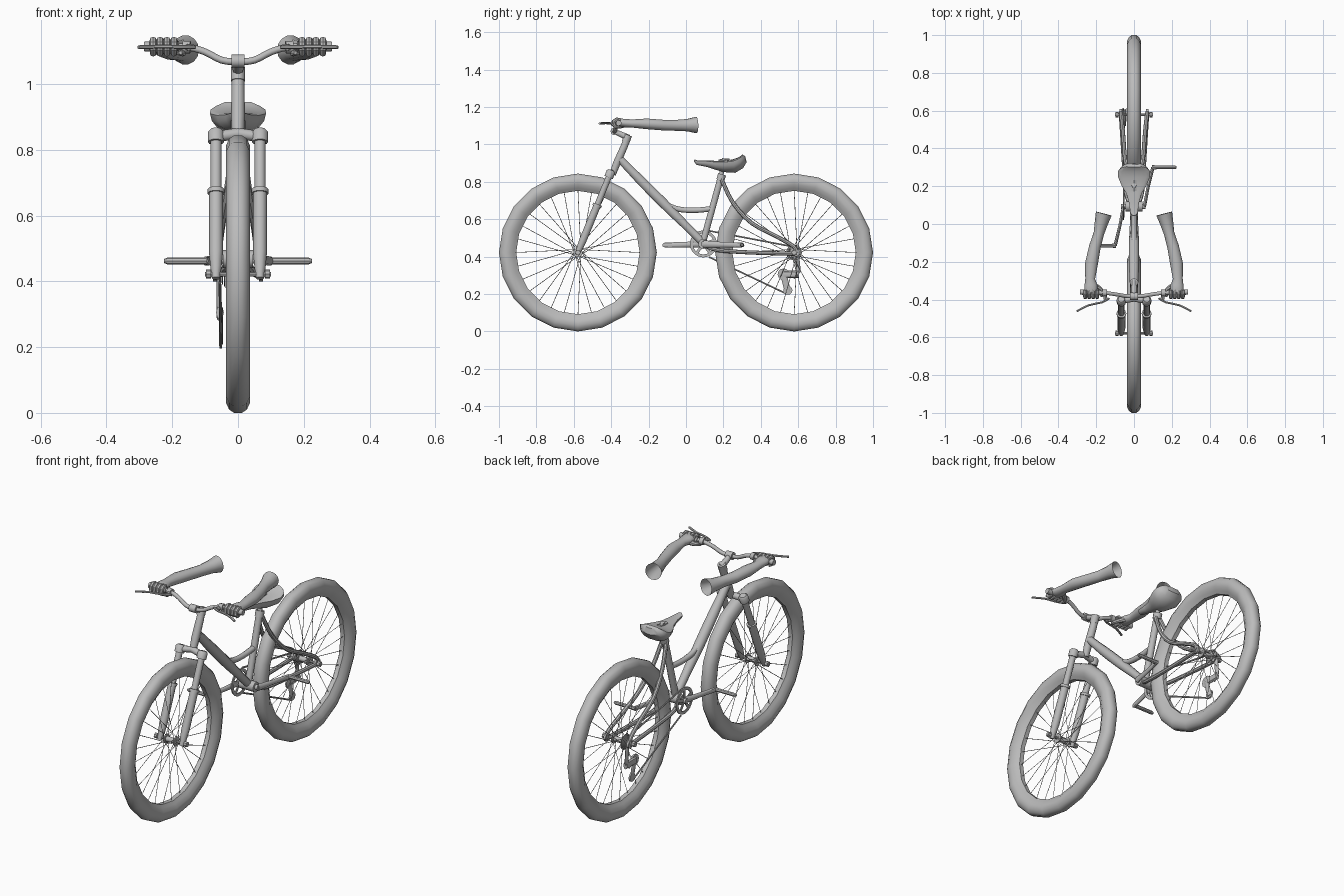
import bpy, bmesh, math
from mathutils import Vector

grey = bpy.data.materials.new("grey")
grey.diffuse_color = (0.5, 0.5, 0.5, 1)
WZ, WY, WR = 0.422, 0.578, 0.422


def finish(name, bm):
    bmesh.ops.recalc_face_normals(bm, faces=bm.faces)
    me = bpy.data.meshes.new(name)
    bm.to_mesh(me)
    bm.free()
    me.materials.append(grey)
    ob = bpy.data.objects.new(name, me)
    bpy.context.collection.objects.link(ob)
    return ob


def add_tube(bm, pts, radii, n=10, cap=True, flat=1.0):
    """Loft rings along a path; a radius may be a pair (sideways, across)."""
    pts = [Vector(p) for p in pts]
    if not isinstance(radii, list):
        radii = [radii] * len(pts)
    span = max((p - pts[0] for p in pts), key=lambda v: v.length)
    ref = Vector((0, 0, 1)) if abs(span.normalized().x) > 0.8 else Vector((1, 0, 0))
    rings = []
    for i, p in enumerate(pts):
        t = (pts[min(i + 1, len(pts) - 1)] - pts[max(i - 1, 0)]).normalized()
        v = ref.cross(t).normalized()
        u = t.cross(v)
        a, b = radii[i] if isinstance(radii[i], tuple) else (radii[i], radii[i])
        ring = []
        for k in range(n):
            w = 2 * math.pi * k / n
            s = math.sin(w)
            ring.append(bm.verts.new(p + u * a * math.cos(w) + v * b * (s if s < 0 else s * flat)))
        rings.append(ring)
    for r, q in zip(rings, rings[1:]):
        for k in range(n):
            bm.faces.new((r[k], r[(k + 1) % n], q[(k + 1) % n], q[k]))
    if cap:
        bm.faces.new(rings[0][::-1])
        bm.faces.new(rings[-1])


def tube(name, pts, radii, **kw):
    bm = bmesh.new()
    add_tube(bm, pts, radii, **kw)
    return finish(name, bm)


def smooth(pts, steps=4):
    """Catmull-Rom curve through the points."""
    p = [Vector(q) for q in pts]
    p = [2 * p[0] - p[1]] + p + [2 * p[-1] - p[-2]]
    out = []
    for a, b, c, d in zip(p, p[1:], p[2:], p[3:]):
        for k in range(steps):
            t = k / steps
            out.append(0.5 * (2 * b + (c - a) * t + (2 * a - 5 * b + 4 * c - d) * t * t
                              + (3 * b - a - 3 * c + d) * t ** 3))
    return out + [p[-2]]


def disc(name, x0, x1, y, z, r, n=16):
    return tube(name, [(x0, y, z), (x1, y, z)], r, n=n)


def ring_band(bm, profile, y, z, n):
    """Revolve a closed (radius, x) profile around the x axis."""
    rows = []
    for k in range(n):
        w = 2 * math.pi * k / n
        rows.append([bm.verts.new((x, y + r * math.sin(w), z + r * math.cos(w))) for r, x in profile])
    m = len(profile)
    for k in range(n):
        a, b = rows[k], rows[(k + 1) % n]
        for j in range(m):
            bm.faces.new((a[j], a[(j + 1) % m], b[(j + 1) % m], b[j]))


# Wheels: tyre with rim, spokes, hub and axle
half = [(0.422, 0.012), (0.412, 0.027), (0.39, 0.037), (0.365, 0.034), (0.345, 0.022), (0.33, 0.012)]
for label, y in (("front", -WY), ("rear", WY)):
    bm = bmesh.new()
    ring_band(bm, half + [(r, -x) for r, x in reversed(half)], y, WZ, 20)
    finish(label + "_tyre", bm)
    bm = bmesh.new()
    for k in range(28):
        w = 2 * math.pi * k / 28
        h = w + (0.9 if k % 4 < 2 else -0.9)
        x = 0.03 if k % 2 else -0.03
        add_tube(bm, [(x, y + 0.02 * math.sin(h), WZ + 0.02 * math.cos(h)),
                      (0, y + 0.335 * math.sin(w), WZ + 0.335 * math.cos(w))], 0.0016, n=4)
    finish(label + "_spokes", bm)
    disc(label + "_hub", -0.035, 0.035, y, WZ, 0.014)
    disc(label + "_axle", -0.1, 0.1, y, WZ, 0.007, n=8)
    for s in (-1, 1):
        disc(label + "_flange", s * 0.027, s * 0.033, y, WZ, 0.025)
        disc(label + "_axle_nut", s * 0.082, s * 0.098, y, WZ, 0.014, n=8)

# Suspension fork
top, low = Vector((0, -0.405, 0.845)), Vector((0, -0.578, 0.422))
for s in (-1, 1):
    def leg(t, x=0.067):
        p = top.lerp(low, t)
        return (s * x, p.y, p.z)
    tube("fork_stanchion", [leg(0), leg(0.45)], 0.017)
    tube("fork_lower", [leg(0.4), leg(0.85), leg(0.95), leg(1.03)], [0.021, 0.021, 0.017, 0.012])
    tube("fork_cap", [leg(-0.04), leg(-0.02), leg(0.05)], [0.017, 0.025, 0.025])
    tube("fork_collar", [leg(0.39), leg(0.42)], 0.026)
tube("fork_crown", [(-0.08, -0.408, 0.838), (0, -0.395, 0.85), (0.08, -0.408, 0.838)], 0.017)

# Head tube and stem
tube("head_tube", [(0, -0.392, 0.84), (0, -0.37, 0.9), (0, -0.33, 0.99), (0, -0.31, 1.04)],
     [0.018, 0.021, 0.02, 0.018])
tube("head_cap", [(0, -0.324, 1.01), (0, -0.309, 1.05)], 0.022)
tube("stem", [(0, -0.305, 1.035), (0, -0.34, 1.05), (0, -0.385, 1.07)], [0.017, 0.016, 0.014])
disc("stem_clamp", -0.02, 0.02, -0.383, 1.07, 0.02)

# Handlebar, grips, brake levers
side = [(0.05, -0.38, 1.073), (0.1, -0.372, 1.098), (0.15, -0.365, 1.112), (0.21, -0.362, 1.114), (0.28, -0.36, 1.114)]
tube("handlebar", smooth([(-x, y, z) for x, y, z in reversed(side)] + [(0, -0.383, 1.068)] + side, 3), 0.0105)
for s in (-1, 1):
    tube("grip", [(s * 0.18, -0.363, 1.114), (s * 0.285, -0.36, 1.114)], 0.015)
    tube("lever_clamp", [(s * 0.145, -0.366, 1.112), (s * 0.168, -0.364, 1.113)], 0.019)
    tube("lever_body", [(s * 0.155, -0.365, 1.112), (s * 0.15, -0.4, 1.112)], 0.01, n=8)
    tube("brake_lever", smooth([(s * 0.13, -0.393, 1.112), (s * 0.17, -0.415, 1.113), (s * 0.24, -0.43, 1.114),
                                (s * 0.303, -0.462, 1.112)], 2), 0.006, n=6)

# Arms (open sleeve end) with gripping hands
for s in (-1, 1):
    arm = [(0.228, -0.385, 1.118), (0.228, -0.36, 1.118), (0.228, -0.325, 1.114), (0.232, -0.29, 1.112), (0.225, -0.21, 1.11),
           (0.207, -0.12, 1.103), (0.186, -0.05, 1.102), (0.172, 0.01, 1.103), (0.16, 0.055, 1.104)]
    size = [(0.024, 0.012), (0.036, 0.021), (0.034, 0.023), (0.026, 0.022), (0.034, 0.029),
            (0.031, 0.029), (0.028, 0.03), (0.036, 0.034), (0.043, 0.045)]
    tube("arm", [(s * x, y, z) for x, y, z in arm], size, n=14, cap=False)
    for i in range(4):
        x = 0.195 + 0.021 * i
        arc = [math.radians(a) for a in (60, 105, 150, 195, 240, 290)]
        tube("finger", [(s * x, -0.363 + 0.026 * math.cos(a), 1.112 + 0.022 * math.sin(a)) for a in arc],
             [0.009, 0.011, 0.011, 0.0105, 0.01, 0.006], n=8)
    tube("thumb", smooth([(s * 0.21, -0.325, 1.108), (s * 0.185, -0.338, 1.1), (s * 0.168, -0.362, 1.095),
                          (s * 0.175, -0.385, 1.095)], 2), [0.014, 0.013, 0.012, 0.011, 0.011, 0.01, 0.006], n=8)

# Frame tubes
tube("down_tube", smooth([(0, -0.352, 0.92), (0, -0.24, 0.805), (0, -0.12, 0.685), (0, 0.0, 0.565), (0, 0.09, 0.475)], 2),
     [0.021, 0.023, 0.026, 0.027, 0.027, 0.025, 0.022, 0.021, 0.021])
tube("top_tube", smooth([(0, -0.15, 0.715), (0, -0.09, 0.672), (0, -0.03, 0.652), (0, 0.05, 0.648), (0, 0.13, 0.655)], 3), 0.015)
tube("seat_tube", [(0, 0.09, 0.475), (0, 0.188, 0.83)], 0.018)
tube("seat_collar", [(0, 0.184, 0.81), (0, 0.193, 0.84)], 0.023)
tube("seat_post", [(0, 0.185, 0.82), (0, 0.205, 0.925)], 0.0125)
tube("seat_clamp", [(0, 0.175, 0.902), (0, 0.235, 0.908)], 0.018, n=8)
for s in (-1, 1):
    tube("seat_stay", smooth([(s * 0.012, 0.187, 0.82), (s * 0.03, 0.25, 0.69), (s * 0.048, 0.35, 0.58), (s * 0.058, 0.48, 0.51),
                              (s * 0.068, 0.575, 0.455), (s * 0.07, 0.59, 0.42)], 3), 0.011, n=8)
    tube("chain_stay", smooth([(s * 0.02, 0.1, 0.46), (s * 0.043, 0.17, 0.435), (s * 0.055, 0.35, 0.422),
                               (s * 0.07, 0.59, 0.415)], 3), 0.011, n=8)
    disc("dropout", s * 0.064, s * 0.076, WY + 0.01, WZ, 0.022, n=10)

# Saddle: domed sections over a flat underside
spots = [(0.045, 0.918, 0.008, 0.01), (0.06, 0.912, 0.02, 0.022), (0.11, 0.91, 0.026, 0.03), (0.16, 0.906, 0.04, 0.042),
         (0.2, 0.905, 0.064, 0.054), (0.25, 0.91, 0.085, 0.064), (0.28, 0.922, 0.084, 0.056), (0.297, 0.934, 0.066, 0.04),
         (0.304, 0.945, 0.04, 0.015)]
tube("saddle", [(0, y, z) for y, z, a, b in spots], [(a, b) for y, z, a, b in spots], n=18, flat=0.15)

# Crank set: bottom bracket, chainring with spider, arms and pedals
BY, BZ, CX = 0.093, 0.468, -0.055
disc("bottom_bracket", -0.045, 0.045, BY, BZ, 0.027)
disc("crank_axle", -0.07, 0.06, BY, BZ, 0.014)
bm = bmesh.new()
ring_band(bm, [(0.072, CX - 0.003), (0.072, CX + 0.003), (0.056, CX + 0.003), (0.056, CX - 0.003)], BY, BZ, 28)
for k in range(5):
    w = 2 * math.pi * k / 5
    add_tube(bm, [(CX, BY, BZ), (CX, BY + 0.06 * math.sin(w), BZ + 0.06 * math.cos(w))], (0.004, 0.009), n=6)
finish("chainring", bm)
for s, y in ((1, 0.3), (-1, -0.115)):
    tube("crank_arm", [(s * 0.055, BY, BZ), (s * 0.075, (BY + y) / 2, BZ - 0.004), (s * 0.1, y, BZ - 0.006)],
         [(0.009, 0.019), (0.008, 0.014), (0.009, 0.014)], n=8)
    tube("pedal", [(s * 0.095, y, 0.462), (s * 0.122, y, 0.462), (s * 0.215, y, 0.462), (s * 0.225, y, 0.462)],
         [0.012, 0.01, 0.01, 0.006], n=8)

# Rear gears, derailleur and chain
for i in range(5):
    disc("sprocket", -0.058 + 0.005 * i, -0.055 + 0.005 * i, WY, WZ, 0.022 + 0.005 * i, n=18)
tube("derailleur_hanger", [(-0.058, 0.59, 0.42), (-0.058, 0.6, 0.32), (-0.058, 0.57, 0.29)], (0.007, 0.014), n=8)
tube("derailleur_body", [(-0.055, 0.605, 0.305), (-0.055, 0.52, 0.305)], (0.012, 0.02), n=8)
tube("derailleur_cage", [(-0.052, 0.52, 0.32), (-0.052, 0.53, 0.27), (-0.052, 0.545, 0.21)], (0.006, 0.017), n=8)
disc("upper_pulley", -0.057, -0.049, 0.522, 0.305, 0.032, n=12)
disc("lower_pulley", -0.057, -0.049, 0.545, 0.22, 0.024, n=12)
tube("chain", [(CX, BY + 0.02, BZ + 0.072), (CX + 0.002, WY, WZ + 0.03)], (0.004, 0.005), n=6)
tube("chain", [(CX, BY + 0.03, BZ - 0.07), (CX + 0.002, 0.54, 0.2)], (0.004, 0.005), n=6)

# Smooth shading with sharp edges kept
bpy.ops.object.select_all(action='SELECT')
bpy.context.view_layer.objects.active = bpy.context.selected_objects[0]
bpy.ops.object.shade_smooth_by_angle(angle=math.radians(40))
